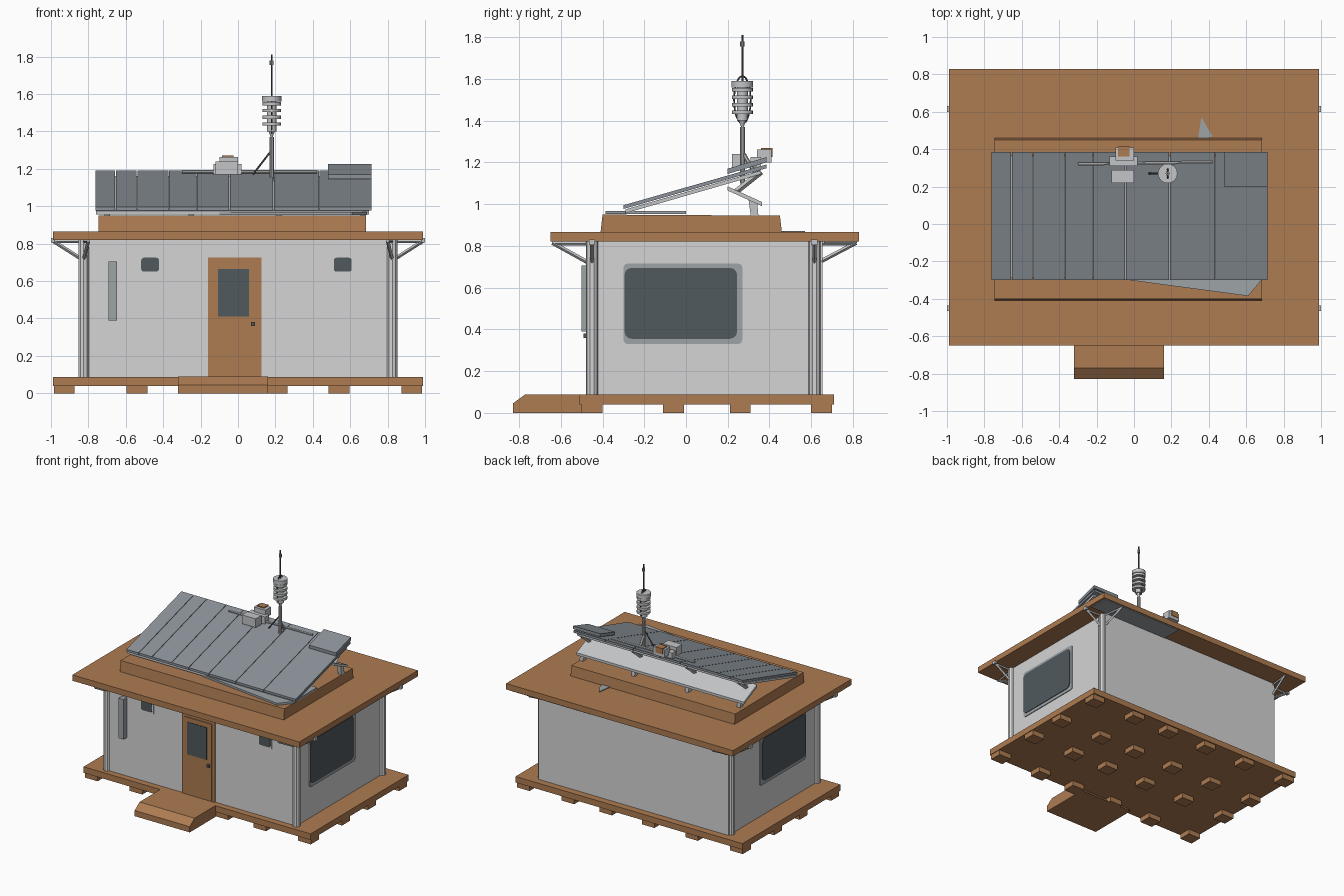
import bpy, bmesh, math
from mathutils import Vector

if "Cube" in bpy.data.objects:
    bpy.data.objects.remove(bpy.data.objects["Cube"])


def material(name, r, g, b):
    m = bpy.data.materials.new(name)
    m.use_nodes = True
    m.diffuse_color = (r, g, b, 1)
    m.node_tree.nodes["Principled BSDF"].inputs["Base Color"].default_value = (r, g, b, 1)
    return m


WOOD = material("weathered wood", 0.42, 0.20, 0.085)
WALL = material("pale wall", 0.66, 0.66, 0.66)
PANEL = material("blue grey panel", 0.26, 0.29, 0.32)
GLASS = material("dark glass", 0.08, 0.1, 0.11)
TRIM = material("grey trim", 0.34, 0.37, 0.39)
METAL = material("light metal", 0.55, 0.56, 0.57)
DARK = material("dark wire", 0.09, 0.09, 0.09)


def finish(name, bm, mat, smooth=False):
    bmesh.ops.recalc_face_normals(bm, faces=bm.faces)
    me = bpy.data.meshes.new(name)
    bm.to_mesh(me)
    bm.free()
    me.materials.append(mat)
    ob = bpy.data.objects.new(name, me)
    bpy.context.collection.objects.link(ob)
    if smooth:
        bpy.context.view_layer.objects.active = ob
        ob.select_set(True)
        bpy.ops.object.shade_smooth_by_angle()
        ob.select_set(False)
    return ob


def prism(name, pts, axis, a, b, mat):
    """Extrude a flat outline along x, y or z from a to b."""
    def place(p, d):
        return {"x": (d, p[0], p[1]), "y": (p[0], d, p[1]), "z": (p[0], p[1], d)}[axis]
    bm = bmesh.new()
    low = [bm.verts.new(place(p, a)) for p in pts]
    high = [bm.verts.new(place(p, b)) for p in pts]
    bm.faces.new(low)
    bm.faces.new(high)
    n = len(pts)
    for i in range(n):
        j = (i + 1) % n
        bm.faces.new((low[i], low[j], high[j], high[i]))
    return finish(name, bm, mat)


def rect(u0, u1, v0, v1, r=0.0):
    if not r:
        return [(u0, v0), (u1, v0), (u1, v1), (u0, v1)]
    pts = []
    corners = [(u1 - r, v1 - r), (u0 + r, v1 - r), (u0 + r, v0 + r), (u1 - r, v0 + r)]
    for k, (cu, cv) in enumerate(corners):
        for s in range(4):
            t = math.radians(90 * k + 30 * s)
            pts.append((cu + r * math.cos(t), cv + r * math.sin(t)))
    return pts


def box(name, x0, x1, y0, y1, z0, z1, mat):
    return prism(name, rect(x0, x1, y0, y1), "z", z0, z1, mat)


def rod(name, a, b, r, mat, r2=None, sides=10):
    a, b = Vector(a), Vector(b)
    d = b - a
    bm = bmesh.new()
    bmesh.ops.create_cone(bm, cap_ends=True, segments=sides, radius1=r,
                          radius2=r if r2 is None else r2, depth=d.length)
    bm.transform(d.to_track_quat("Z", "Y").to_matrix().to_4x4())
    bmesh.ops.translate(bm, verts=bm.verts, vec=(a + b) / 2)
    return finish(name, bm, mat, sides > 6)


def slab(p, q, t):
    """Side outline of a sloping sheet from p to q, with thickness t below."""
    return [p, q, (q[0], q[1] - t), (p[0], p[1] - t)]


# Deck, feet and entry step
box("deck", -0.99, 0.99, -0.51, 0.71, 0.04, 0.088, WOOD)
for x in (-0.93, -0.54, -0.16, 0.21, 0.54, 0.93):
    for y in (-0.45, -0.06, 0.26, 0.65):
        box("deck_foot", x - 0.055, x + 0.055, y - 0.05, y + 0.05, 0, 0.05, WOOD)
prism("entry_step", [(-0.83, 0), (-0.83, 0.045), (-0.77, 0.089), (-0.5, 0.089), (-0.42, 0)],
      "x", -0.32, 0.16, WOOD)

# Walls, roof slab and roof curb
box("walls", -0.83, 0.83, -0.46, 0.655, 0.08, 0.825, WALL)
box("roof", -0.99, 0.99, -0.65, 0.828, 0.82, 0.866, WOOD)
prism("roof_curb", [(-0.41, 0.86), (-0.4, 0.95), (0.45, 0.945), (0.46, 0.86)],
      "x", -0.745, 0.685, WOOD)
prism("roof_flake", [(0.34, 0.44), (0.42, 0.47), (0.36, 0.57)], "z", 0.866, 0.872, TRIM)
box("rear_soffit_patch", 0.25, 0.97, 0.66, 0.82, 0.814, 0.82, TRIM)

# Corner posts with two brackets each
for sx in (-1, 1):
    for y, sy, edge in ((-0.45, -1, -0.65), (0.615, 1, 0.825)):
        x = sx * 0.825
        rod("corner_post", (x, y, 0.085), (x, y, 0.82), 0.03, WALL)
        for tip in ((sx * 0.99, y), (sx * 0.8, edge - sy * 0.01)):
            rod("bracket_strut", (x, y, 0.71), (*tip, 0.815), 0.01, METAL, sides=4)
            rod("bracket_arm", (x, y, 0.812), (*tip, 0.812), 0.009, METAL, sides=4)
        box("bracket_end", sx * 0.98, sx * 1.0, y - 0.015, y + 0.015, 0.805, 0.83, METAL)

# Door with window
prism("door_frame", rect(-0.16, 0.125, 0.088, 0.725), "y", -0.468, -0.45, WOOD)
prism("door_leaf", rect(-0.135, 0.1, 0.092, 0.7), "y", -0.475, -0.46, WOOD)
prism("door_window", rect(-0.108, 0.06, 0.41, 0.665), "y", -0.479, -0.47, GLASS)
box("door_handle", 0.07, 0.09, -0.49, -0.475, 0.36, 0.38, DARK)

# Small front windows and wall plate
for x in (-0.47, 0.56):
    prism("small_window_frame", rect(x - 0.06, x + 0.06, 0.635, 0.74, 0.01), "y", -0.466, -0.455, WALL)
    prism("small_window_glass", rect(x - 0.048, x + 0.048, 0.65, 0.725, 0.015), "y", -0.471, -0.462, GLASS)
prism("wall_plate", rect(-0.692, -0.648, 0.39, 0.705), "y", -0.5, -0.46, TRIM)

# Large side windows
for s in (-1, 1):
    prism("side_window_frame", rect(-0.3, 0.27, 0.33, 0.715, 0.02), "x", s * 0.825, s * 0.836, TRIM)
    prism("side_window_glass", rect(-0.295, 0.245, 0.355, 0.695, 0.035), "x", s * 0.833, s * 0.841, GLASS)

# Tilted panel made of slats on a pale backing sheet
seams = [-0.765, -0.655, -0.54, -0.37, -0.22, -0.045, 0.19, 0.435, 0.715]
for a, b in zip(seams, seams[1:]):
    prism("panel_slat", slab((-0.3, 0.995), (0.385, 1.19), 0.018), "x", a + 0.002, b - 0.002, PANEL)
prism("panel_backing", slab((-0.29, 0.975), (0.36, 1.162), 0.018), "x", -0.76, 0.7, METAL)
prism("panel_raised_corner", slab((0.2, 1.17), (0.385, 1.225), 0.025), "x", 0.48, 0.715, PANEL)
prism("panel_front_flap", [(-0.1, -0.29), (0.61, -0.385), (0.69, -0.29), (0.69, 0), (-0.1, 0)],
      "z", 0.952, 0.968, TRIM)
prism("rear_panel", slab((0.2, 1.085), (0.365, 1.01), 0.02), "x", -0.76, 0.7, METAL)

# Rear legs and struts carrying the panel
for x in (-0.7, -0.25, 0.22, 0.67):
    prism("rear_leg", [(0.3, 1.02), (0.34, 1.02), (0.35, 0.91), (0.315, 0.91)],
          "x", x - 0.015, x + 0.015, METAL)
    rod("rear_strut", (x, 0.24, 1.06), (x, 0.36, 1.155), 0.014, METAL, sides=4)

# Ridge rail and sensor unit
rod("ridge_rail", (-0.3, 0.32, 1.185), (0.42, 0.33, 1.185), 0.009, METAL, sides=6)
box("sensor_front", -0.12, 0.0, 0.22, 0.29, 1.17, 1.24, METAL)
box("sensor_body", -0.13, 0.02, 0.31, 0.36, 1.165, 1.225, METAL)
box("sensor_rear", -0.1, 0.0, 0.34, 0.41, 1.2, 1.262, METAL)
box("sensor_cap", -0.085, -0.025, 0.36, 0.415, 1.225, 1.27, WOOD)

# Mast with stacked discs, wire cage and whip
MX, MY = 0.18, 0.27
rod("mast", (MX, MY, 1.1), (MX, MY, 1.37), 0.012, METAL)
rod("mast_brace", (0.08, MY, 1.17), (MX, MY, 1.3), 0.005, DARK, sides=6)
rod("mast_side_brace", (MX, 0.33, 1.15), (MX, MY, 1.25), 0.01, METAL, sides=6)
rod("mast_cone", (MX, MY, 1.37), (MX, MY, 1.42), 0.006, METAL, 0.025)
rod("disc_core", (MX, MY, 1.4), (MX, MY, 1.58), 0.026, METAL, sides=16)
for i in range(4):
    z = 1.44 + i * 0.036
    rod("disc", (MX, MY, z - 0.009), (MX, MY, z + 0.009), 0.05, METAL, sides=20)
rod("disc_cap", (MX, MY, 1.56), (MX, MY, 1.59), 0.052, METAL, sides=20)
cage = [(0.04 * math.cos(t), 1.5 + 0.115 * math.sin(t))
        for t in (math.tau * k / 16 for k in range(16))]
for (u, v), (u2, v2) in zip(cage, cage[1:] + cage[:1]):
    rod("cage_wire", (MX, MY + u, v), (MX, MY + u2, v2), 0.004, DARK, sides=6)
rod("whip", (MX, MY, 1.58), (MX, MY, 1.81), 0.005, DARK, sides=6)
rod("whip_bead", (MX, MY, 1.755), (MX, MY, 1.78), 0.011, TRIM)
